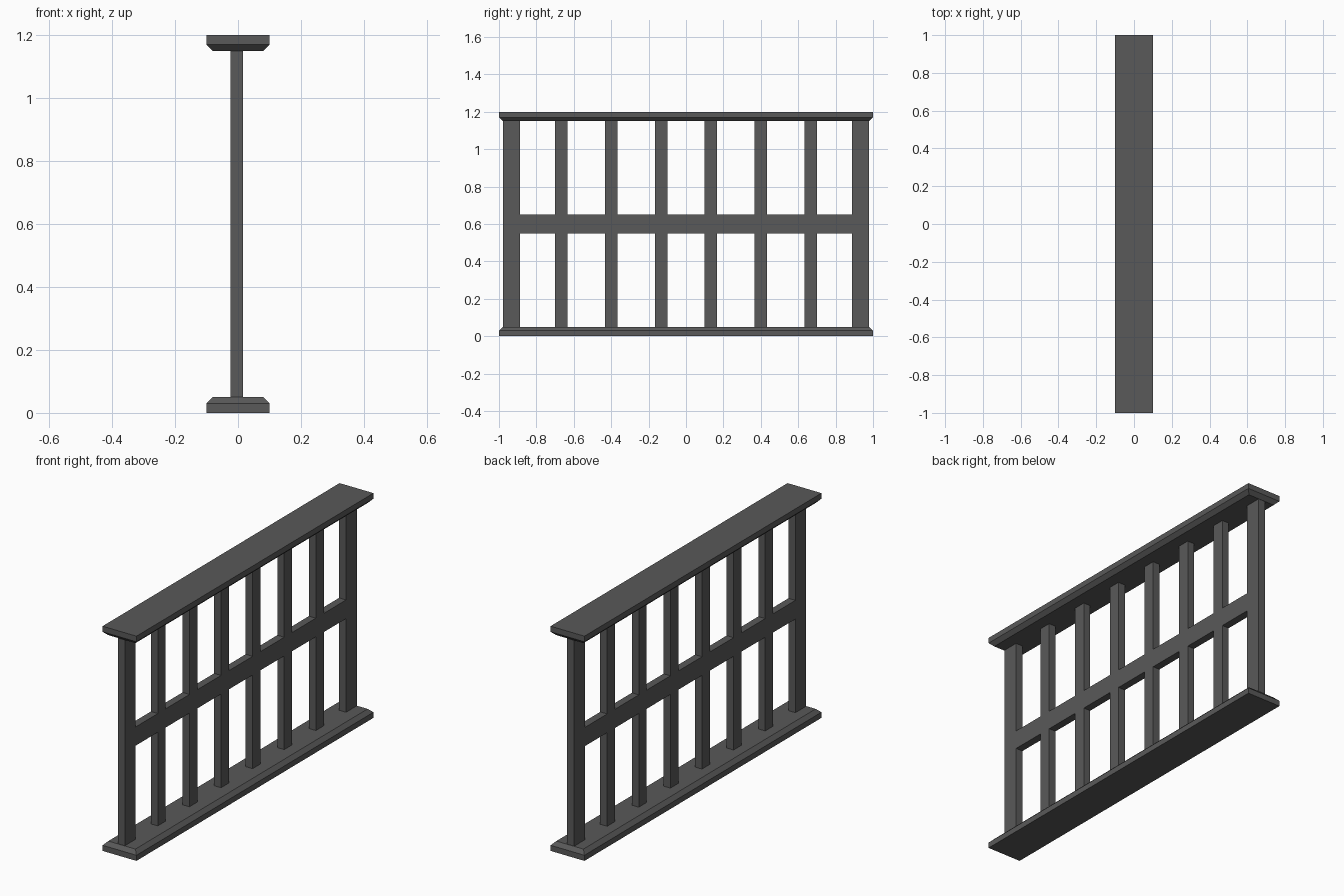
import bpy, bmesh

if "Cube" in bpy.data.objects:
    bpy.data.objects.remove(bpy.data.objects["Cube"])

dark = bpy.data.materials.new("dark_grey")
dark.diffuse_color = (0.1, 0.1, 0.1, 1)
dark.use_nodes = True
dark.node_tree.nodes["Principled BSDF"].inputs["Base Color"].default_value = dark.diffuse_color


def add_object(name, bm):
    mesh = bpy.data.meshes.new(name)
    bmesh.ops.recalc_face_normals(bm, faces=bm.faces)
    bm.to_mesh(mesh)
    bm.free()
    mesh.materials.append(dark)
    obj = bpy.data.objects.new(name, mesh)
    bpy.context.collection.objects.link(obj)
    return obj


def chamfered_rail(name, z_outer, z_edge, z_inner):
    # Full-size slab whose inner side steps in by 0.02 all around
    bm = bmesh.new()
    rings = []
    for z, inset in ((z_outer, 0), (z_edge, 0), (z_inner, 0.02)):
        x, y = 0.1 - inset, 1 - inset
        rings.append([bm.verts.new((sx * x, sy * y, z))
                      for sx, sy in ((-1, -1), (1, -1), (1, 1), (-1, 1))])
    for a, b in zip(rings, rings[1:]):
        for i in range(4):
            j = (i + 1) % 4
            bm.faces.new((a[i], a[j], b[j], b[i]))
    bm.faces.new(rings[0])
    bm.faces.new(rings[-1])
    return add_object(name, bm)


# Bottom and top rails
chamfered_rail("bottom_rail", 0, 0.03, 0.05)
chamfered_rail("top_rail", 1.2, 1.17, 1.15)

# Wide end posts, six balusters and the flush middle rail as one sheet with openings
ys = []
for i in range(8):
    centre = (i - 3.5) * 0.2667
    half = 0.0455 if i in (0, 7) else 0.0335
    ys += [centre - half, centre + half]
zs = [0.05, 0.55, 0.65, 1.15]
bm = bmesh.new()
grid = [[bm.verts.new((-0.004, y, z)) for z in zs] for y in ys]
for i in range(len(ys) - 1):
    for k in range(3):
        if i % 2 == 0 or k == 1:
            bm.faces.new((grid[i][k], grid[i + 1][k],
                          grid[i + 1][k + 1], grid[i][k + 1]))
frame = add_object("balusters_and_middle_rail", bm)
solid = frame.modifiers.new("thickness", 'SOLIDIFY')
solid.thickness = 0.041
solid.offset = 0
